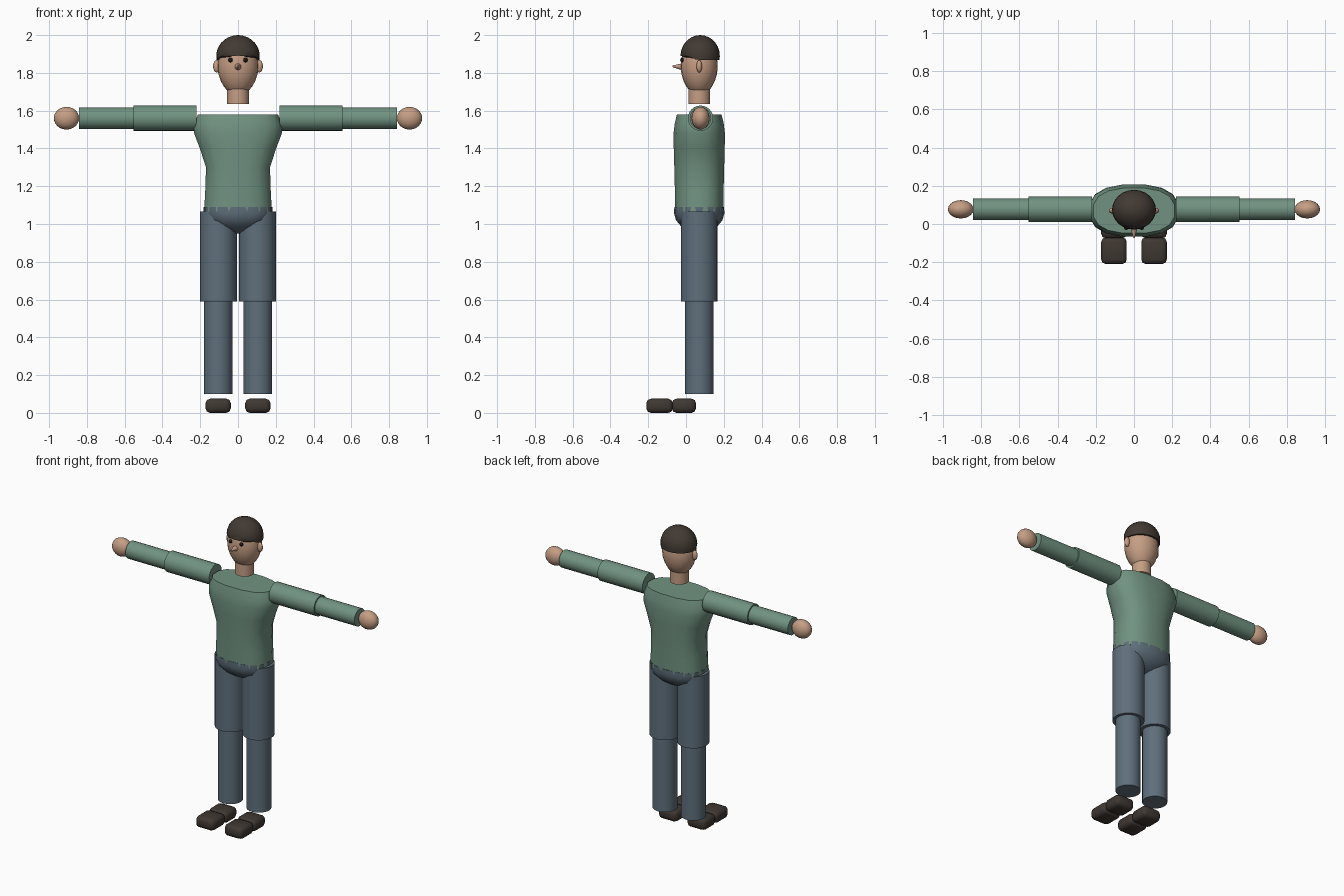
import bpy, bmesh, math
from mathutils import Matrix, Vector

cube = bpy.data.objects.get("Cube")
if cube:
    bpy.data.objects.remove(cube, do_unlink=True)

CY = 0.07  # depth of the body axis


def material(name, rgb):
    m = bpy.data.materials.new(name)
    m.use_nodes = True
    m.diffuse_color = (*rgb, 1)
    m.node_tree.nodes["Principled BSDF"].inputs["Base Color"].default_value = (*rgb, 1)
    return m


SKIN = material("skin", (0.56, 0.34, 0.23))
SHIRT = material("green_shirt", (0.165, 0.29, 0.22))
TROUSERS = material("blue_grey_trousers", (0.115, 0.16, 0.20))
HAIR = material("dark_brown_hair", (0.055, 0.042, 0.033))
SHOES = material("brown_shoes", (0.050, 0.039, 0.032))
EYES = material("black_eyes", (0.01, 0.01, 0.012))


def finish(bm, name, mat, angle=40):
    bmesh.ops.recalc_face_normals(bm, faces=bm.faces)
    me = bpy.data.meshes.new(name)
    bm.to_mesh(me)
    bm.free()
    me.materials.append(mat)
    ob = bpy.data.objects.new(name, me)
    bpy.context.collection.objects.link(ob)
    bpy.ops.object.select_all(action="DESELECT")
    ob.select_set(True)
    bpy.context.view_layer.objects.active = ob
    bpy.ops.object.shade_smooth_by_angle(angle=math.radians(angle))
    return ob


def ellipsoid(name, centre, radii, mat, u=20, v=12):
    bm = bmesh.new()
    bmesh.ops.create_uvsphere(bm, u_segments=u, v_segments=v, radius=1,
                              matrix=Matrix.Translation(centre) @ Matrix.Diagonal((*radii, 1)))
    return finish(bm, name, mat, 60)


def tube(name, a, b, r1, r2, mat, sides=24):
    """Capped cylinder or cone from point a to point b."""
    a, b = Vector(a), Vector(b)
    turn = (b - a).to_track_quat("Z", "Y").to_matrix().to_4x4()
    bm = bmesh.new()
    bmesh.ops.create_cone(bm, cap_ends=True, segments=sides, radius1=r1, radius2=r2,
                          depth=(b - a).length, matrix=Matrix.Translation((a + b) / 2) @ turn)
    return finish(bm, name, mat)


def loft(name, rings, mat, sides=16, offset=0.5):
    """Stack of squarish oval rings given as (z, half width, half depth)."""
    def soft(t):
        return math.copysign(abs(t) ** 0.8, t)
    bm = bmesh.new()
    loops = []
    for z, rx, ry in rings:
        angles = [2 * math.pi * (i + offset) / sides for i in range(sides)]
        loops.append([bm.verts.new((rx * soft(math.cos(t)), CY + ry * soft(math.sin(t)), z))
                      for t in angles])
    for lo, hi in zip(loops, loops[1:]):
        for i in range(sides):
            j = (i + 1) % sides
            bm.faces.new((lo[i], lo[j], hi[j], hi[i]))
    bm.faces.new(loops[0])
    bm.faces.new(loops[-1])
    return finish(bm, name, mat, 50)


def rounded_box(name, lo, hi, bevel, mat):
    lo, hi = Vector(lo), Vector(hi)
    bm = bmesh.new()
    bmesh.ops.create_cube(bm, size=1, matrix=Matrix.Translation((lo + hi) / 2)
                          @ Matrix.Diagonal((*(hi - lo), 1)))
    bmesh.ops.bevel(bm, geom=bm.edges[:], offset=bevel, segments=2, profile=0.5, affect="EDGES")
    return finish(bm, name, mat, 50)


# Torso and pelvis; the pelvis corners poke out under the hem
loft("torso", [(1.065, 0.182, 0.130), (1.18, 0.176, 0.131), (1.30, 0.172, 0.134),
               (1.40, 0.205, 0.137), (1.48, 0.236, 0.138), (1.53, 0.236, 0.132),
               (1.58, 0.215, 0.120)], SHIRT)
loft("pelvis", [(0.95, 0.03, 0.025), (0.965, 0.085, 0.065), (0.99, 0.135, 0.098),
                (1.02, 0.165, 0.123), (1.055, 0.182, 0.133), (1.09, 0.182, 0.132)],
     TROUSERS, offset=0)

# Neck and head, narrowed towards the chin
tube("neck", (0, CY, 1.635), (0, CY, 1.75), 0.058, 0.058, SKIN)
head = ellipsoid("head", (0, CY, 1.835), (0.108, 0.098, 0.155), SKIN)
for v in head.data.vertices:
    if v.co.z < 1.80:
        k = 1 - 0.5 * (1.80 - v.co.z)
        v.co.x *= k
        v.co.y = CY + (v.co.y - CY) * k

# Hair cap with a wavy fringe
bm = bmesh.new()
bmesh.ops.create_uvsphere(bm, u_segments=24, v_segments=14, radius=1,
                          matrix=Matrix.Translation((0, 0.075, 1.89))
                          @ Matrix.Diagonal((0.115, 0.104, 0.11, 1)))
cut = bmesh.ops.bisect_plane(bm, geom=bm.verts[:] + bm.edges[:] + bm.faces[:],
                             plane_co=(0, CY, 1.875), plane_no=(0, 0, 1), clear_inner=True)
rim = [e for e in bm.edges if e.is_boundary]
for v in {v for e in rim for v in e.verts}:
    t = math.atan2(v.co.x, CY - v.co.y)
    front = max(0, math.cos(t))
    v.co.z += 0.022 * front + 0.009 * math.cos(6 * t) * front - 0.008 * (1 - front)
bmesh.ops.holes_fill(bm, edges=rim)
finish(bm, "hair", HAIR, 60)

# Nose
tube("nose", (0, -0.015, 1.832), (0, -0.072, 1.835), 0.02, 0.004, SKIN, 12)

for side, s in (("left", 1), ("right", -1)):
    # Face details
    ellipsoid(side + "_eye", (s * 0.04, -0.021, 1.868), (0.012, 0.010, 0.012), EYES, 12, 8)
    ellipsoid(side + "_ear", (s * 0.113, CY, 1.835), (0.019, 0.015, 0.033), SKIN, 12, 8)
    # Arm
    tube(side + "_upper_arm", (s * 0.22, 0.077, 1.56), (s * 0.552, 0.077, 1.56),
         0.067, 0.067, SHIRT)
    tube(side + "_forearm", (s * 0.55, 0.077, 1.56), (s * 0.843, 0.077, 1.56),
         0.057, 0.057, SHIRT)
    ellipsoid(side + "_hand", (s * 0.908, 0.077, 1.56), (0.067, 0.048, 0.06), SKIN)
    # Leg
    tube(side + "_thigh", (s * 0.103, CY, 0.59), (s * 0.103, CY, 1.067), 0.097, 0.097, TROUSERS)
    tube(side + "_shin", (s * 0.105, CY, 0.10), (s * 0.105, CY, 0.60), 0.076, 0.076, TROUSERS)
    # Shoe in two blocks
    x0, x1 = sorted((s * 0.038, s * 0.172))
    rounded_box(side + "_shoe_heel", (x0, -0.075, 0), (x1, 0.053, 0.075), 0.024, SHOES)
    rounded_box(side + "_shoe_toe", (x0, -0.21, 0), (x1, -0.070, 0.075), 0.024, SHOES)
